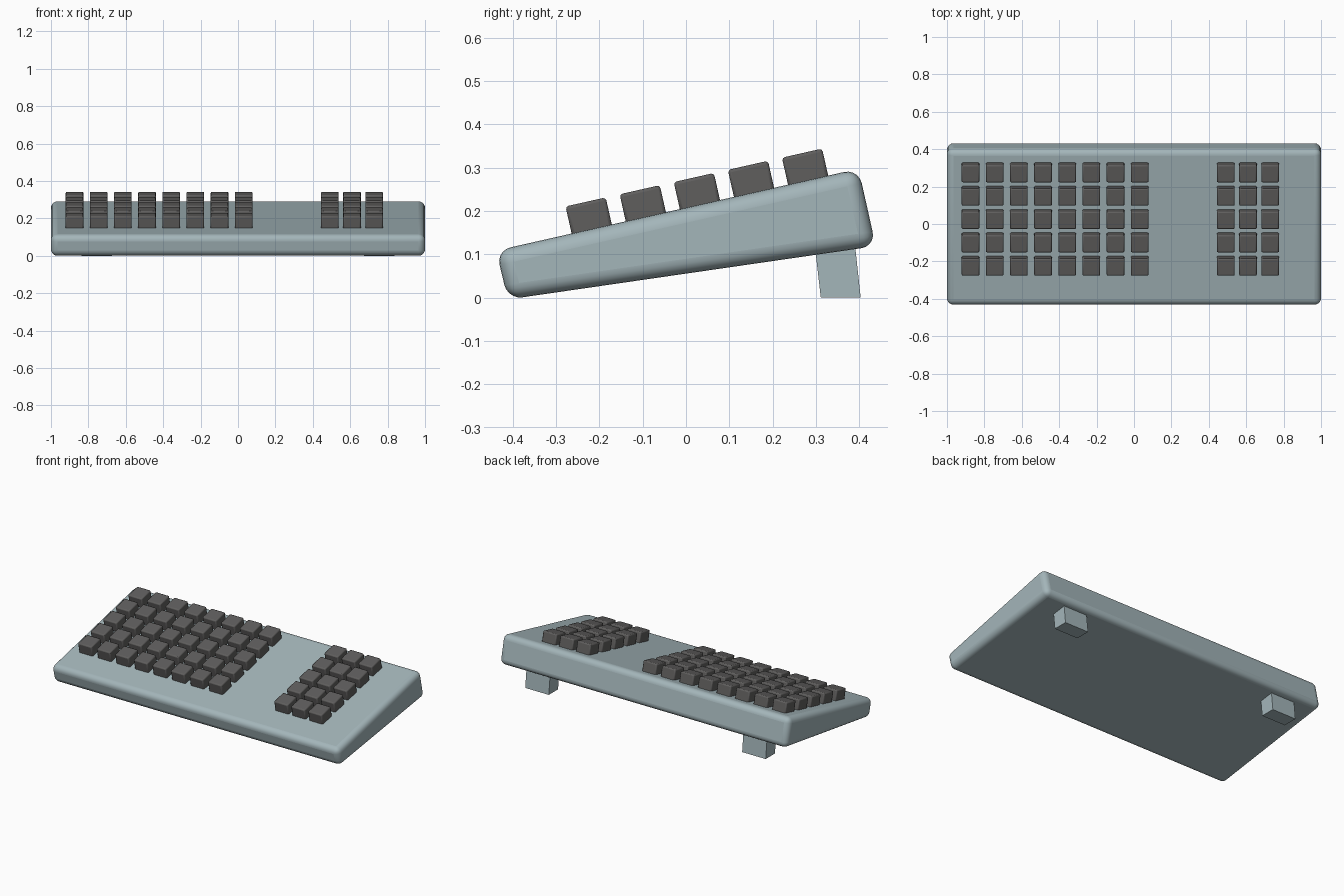
import bpy, bmesh, math
from mathutils import Matrix, Vector

if "Cube" in bpy.data.objects:
    bpy.data.objects.remove(bpy.data.objects["Cube"])


def material(name, rgb):
    m = bpy.data.materials.new(name)
    m.diffuse_color = (*rgb, 1)
    m.use_nodes = True
    m.node_tree.nodes["Principled BSDF"].inputs["Base Color"].default_value = m.diffuse_color
    return m


BODY = material("blue grey plastic", (0.37, 0.465, 0.49))
KEY = material("dark grey plastic", (0.115, 0.112, 0.11))

SLOPE = math.atan(0.2255)            # tilt of the key deck


def deck_z(y):
    return 0.2075 + 0.2255 * y


def finish(name, bm, mat, bevel=0.0, segments=1):
    bmesh.ops.recalc_face_normals(bm, faces=bm.faces)
    me = bpy.data.meshes.new(name)
    bm.to_mesh(me)
    bm.free()
    ob = bpy.data.objects.new(name, me)
    bpy.context.collection.objects.link(ob)
    me.materials.append(mat)
    if bevel:
        mod = ob.modifiers.new("rounded edges", 'BEVEL')
        mod.width, mod.segments, mod.limit_method = bevel, segments, 'ANGLE'
    bpy.ops.object.select_all(action='DESELECT')
    ob.select_set(True)
    bpy.context.view_layer.objects.active = ob
    bpy.ops.object.shade_smooth_by_angle(angle=math.radians(35))
    return ob


def extrude_profile(name, profile, x0, x1, mat, bevel=0.0, segments=1):
    """Side profile (y, z) swept along x."""
    bm = bmesh.new()
    f = bm.faces.new([bm.verts.new((x0, y, z)) for y, z in profile])
    r = bmesh.ops.extrude_face_region(bm, geom=[f])
    verts = [g for g in r["geom"] if isinstance(g, bmesh.types.BMVert)]
    bmesh.ops.translate(bm, verts=verts, vec=(x1 - x0, 0, 0))
    return finish(name, bm, mat, bevel, segments)


# wedge-shaped case
extrude_profile("keyboard_case",
                [(-0.411, -0.004), (0.438, 0.119), (0.398, 0.2975), (-0.438, 0.1087)],
                -1, 1, BODY, 0.034, 5)

# two rear feet
for side, name in ((1, "right_foot"), (-1, "left_foot")):
    extrude_profile(name, [(0.311, 0), (0.403, 0), (0.389, 0.13), (0.296, 0.13)],
                    side * 0.755 - 0.082, side * 0.755 + 0.082, BODY)


# key blocks: grids of small boxes lying on the tilted deck
def key_block(name, xs):
    bm = bmesh.new()
    tilt = Matrix.Rotation(SLOPE, 4, 'X')
    size, low, high = 0.095, -0.012, 0.064
    for row in range(5):
        y = -0.2175 + row * 0.1248
        for x in xs:
            base = Vector((x, y + 0.0, deck_z(y)))
            # shift so the key's foot sits square to the deck
            base += tilt @ Vector((0, 0.0, 0))
            m = (Matrix.Translation(base) @ tilt
                 @ Matrix.Translation((0, 0, (low + high) / 2))
                 @ Matrix.Diagonal((size, size, high - low, 1)))
            bmesh.ops.create_cube(bm, size=1, matrix=m)
    return finish(name, bm, KEY, 0.007, 2)


key_block("main_keys", [-0.874 + i * 0.1292 for i in range(8)])
key_block("number_pad_keys", [0.491 + i * 0.1185 for i in range(3)])
